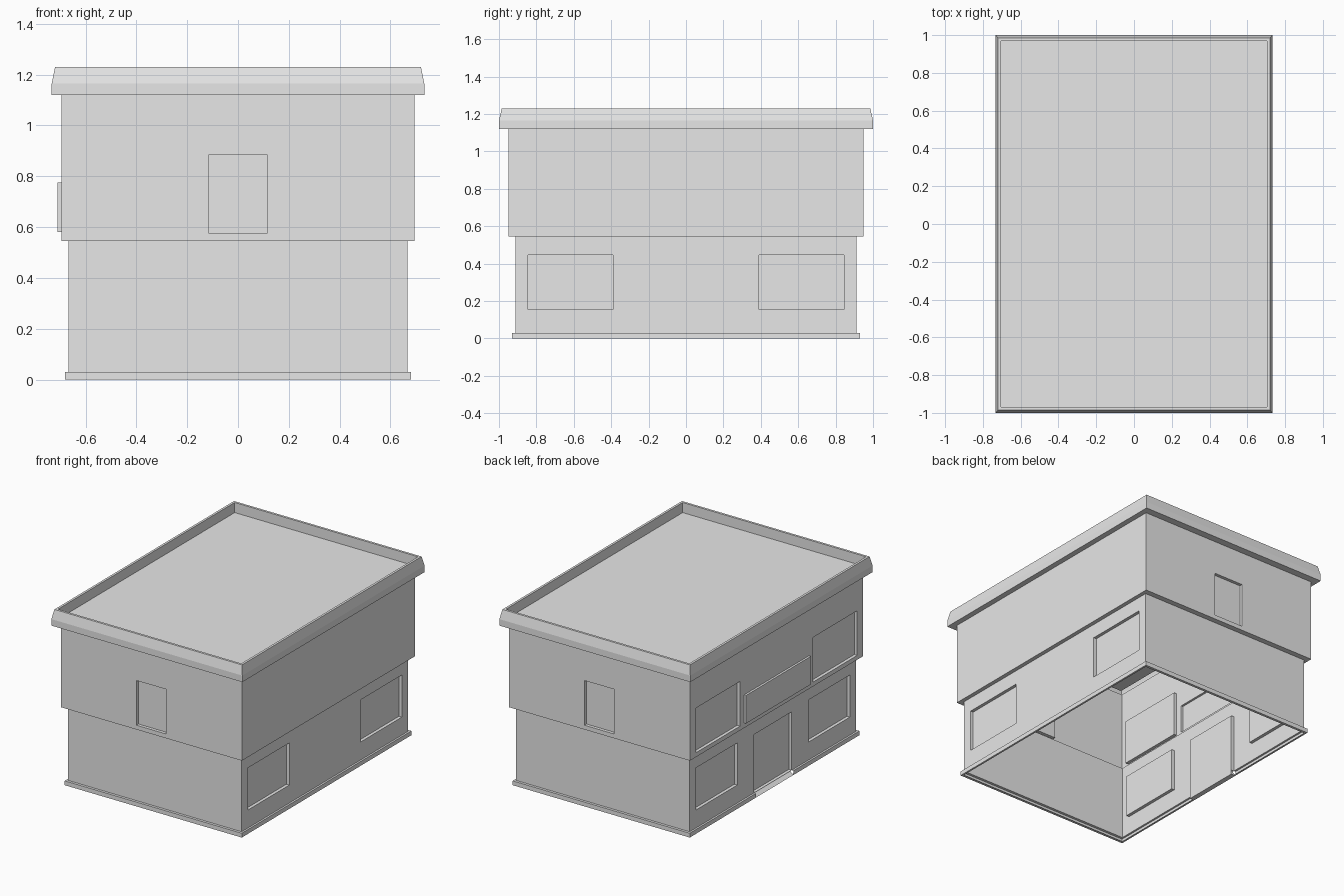
import bpy
import bmesh
from mathutils import Vector

cube = bpy.data.objects.get("Cube")
if cube:
    bpy.data.objects.remove(cube)

GREY = (0.8, 0.8, 0.8, 1)
plaster = bpy.data.materials.new("plain_grey")
plaster.use_nodes = True
plaster.diffuse_color = GREY
plaster.node_tree.nodes["Principled BSDF"].inputs["Base Color"].default_value = GREY


def finish(bm, name):
    mesh = bpy.data.meshes.new(name)
    bm.to_mesh(mesh)
    bm.free()
    mesh.materials.append(plaster)
    obj = bpy.data.objects.new(name, mesh)
    bpy.context.collection.objects.link(obj)
    return obj


def loft(rings, cap=False):
    """Open shell through rectangles given as (half x, half y, z)."""
    bm = bmesh.new()
    loops = [[bm.verts.new((sx * hx, sy * hy, z))
              for sx, sy in ((-1, -1), (1, -1), (1, 1), (-1, 1))]
             for hx, hy, z in rings]
    for low, high in zip(loops, loops[1:]):
        for i in range(4):
            j = (i + 1) % 4
            bm.faces.new((low[i], low[j], high[j], high[i]))
    if cap:
        bm.faces.new(loops[-1])
    bm.normal_update()
    return bm


def wall_face(bm, normal, axis, u, z):
    """Wall panel facing normal that contains the point (u, z)."""
    for f in bm.faces:
        if f.normal.dot(normal) > 0.99:
            us = [v.co[axis] for v in f.verts]
            zs = [v.co.z for v in f.verts]
            if min(us) < u < max(us) and min(zs) < z < max(zs):
                return f


def opening(bm, normal, u0, u1, z0, z1, depth):
    """Cut a rectangle in a wall and push it in or out along the normal."""
    normal = Vector(normal)
    axis = 1 if normal.x else 0
    mid_u, mid_z = (u0 + u1) / 2, (z0 + z1) / 2
    for a, value in ((axis, u0), (axis, u1), (2, z0), (2, z1)):
        f = wall_face(bm, normal, axis, mid_u, mid_z)
        co, no = Vector(), Vector()
        co[a], no[a] = value, 1
        bmesh.ops.bisect_plane(bm, geom=[f, *f.edges, *f.verts],
                               plane_co=co, plane_no=no, dist=0.0005)
        bm.normal_update()
    f = wall_face(bm, normal, axis, mid_u, mid_z)
    new = bmesh.ops.extrude_discrete_faces(bm, faces=[f])["faces"][0]
    bmesh.ops.translate(bm, verts=new.verts, vec=normal * depth)
    bm.normal_update()


FRONT, BACK, RIGHT, LEFT = (0, -1, 0), (0, 1, 0), (-1, 0, 0), (1, 0, 0)
RECESS = -0.022
DOOR = 0.207
BASE_Z, LEDGE_Z, EAVE_Z = 0.03, 0.545, 1.12
LOWER, UPPER, PLINTH = (0.667, 0.912), (0.695, 0.95), (0.68, 0.93)

# Plinth, with a gap in front of the door
bm = loft([(*LOWER, 0), (*PLINTH, 0), (*PLINTH, BASE_Z), (*LOWER, BASE_Z)])
for y in (-DOOR, DOOR):
    bmesh.ops.bisect_plane(bm, geom=[*bm.verts, *bm.edges, *bm.faces],
                           plane_co=(0, y, 0), plane_no=(0, 1, 0))
bm.normal_update()
gap = []
for f in bm.faces:
    c = f.calc_center_median()
    if c.x < -0.6 and abs(c.y) < DOOR and f.normal.z > -0.5:
        gap.append(f)
bmesh.ops.delete(bm, geom=gap, context="FACES")
finish(bm, "plinth")

# Sloped door threshold
bm = bmesh.new()
ends = []
for y in (-DOOR, DOOR):
    ends.append([bm.verts.new((x, y, z)) for x, z in
                 ((-PLINTH[0], 0), (-LOWER[0] - RECESS, BASE_Z),
                  (-LOWER[0] - RECESS, 0))])
a, b = ends
bm.faces.new(a)
bm.faces.new(b[::-1])
for i in range(3):
    j = (i + 1) % 3
    bm.faces.new((a[i], b[i], b[j], a[j]))
bmesh.ops.recalc_face_normals(bm, faces=bm.faces)
finish(bm, "door_threshold")

# Lower storey: windows on both long sides and a door on one
bm = loft([(*LOWER, BASE_Z), (*LOWER, LEDGE_Z)])
for side in (LEFT, RIGHT):
    for u0, u1 in ((-0.845, -0.39), (0.39, 0.845)):
        opening(bm, side, u0, u1, 0.155, 0.447, RECESS)
opening(bm, RIGHT, -DOOR, DOOR, BASE_Z, 0.435, RECESS)
finish(bm, "lower_storey")

# Upper storey: end windows, side windows and a raised sign panel
bm = loft([(*LOWER, LEDGE_Z), (*UPPER, LEDGE_Z), (*UPPER, EAVE_Z)])
for side in (FRONT, BACK):
    opening(bm, side, -0.114, 0.114, 0.575, 0.885, RECESS)
for u0, u1 in ((-0.885, -0.4), (0.4, 0.885)):
    opening(bm, RIGHT, u0, u1, 0.575, 0.885, RECESS)
opening(bm, RIGHT, -0.355, 0.355, 0.58, 0.775, 0.015)
finish(bm, "upper_storey")

# Cornice with parapet and sunken flat roof
finish(loft([(*UPPER, EAVE_Z), (0.733, 1, EAVE_Z), (0.733, 1, 1.165),
             (0.72, 0.985, 1.23), (0.704, 0.969, 1.23),
             (0.704, 0.969, 1.16)], cap=True), "cornice_and_roof")
